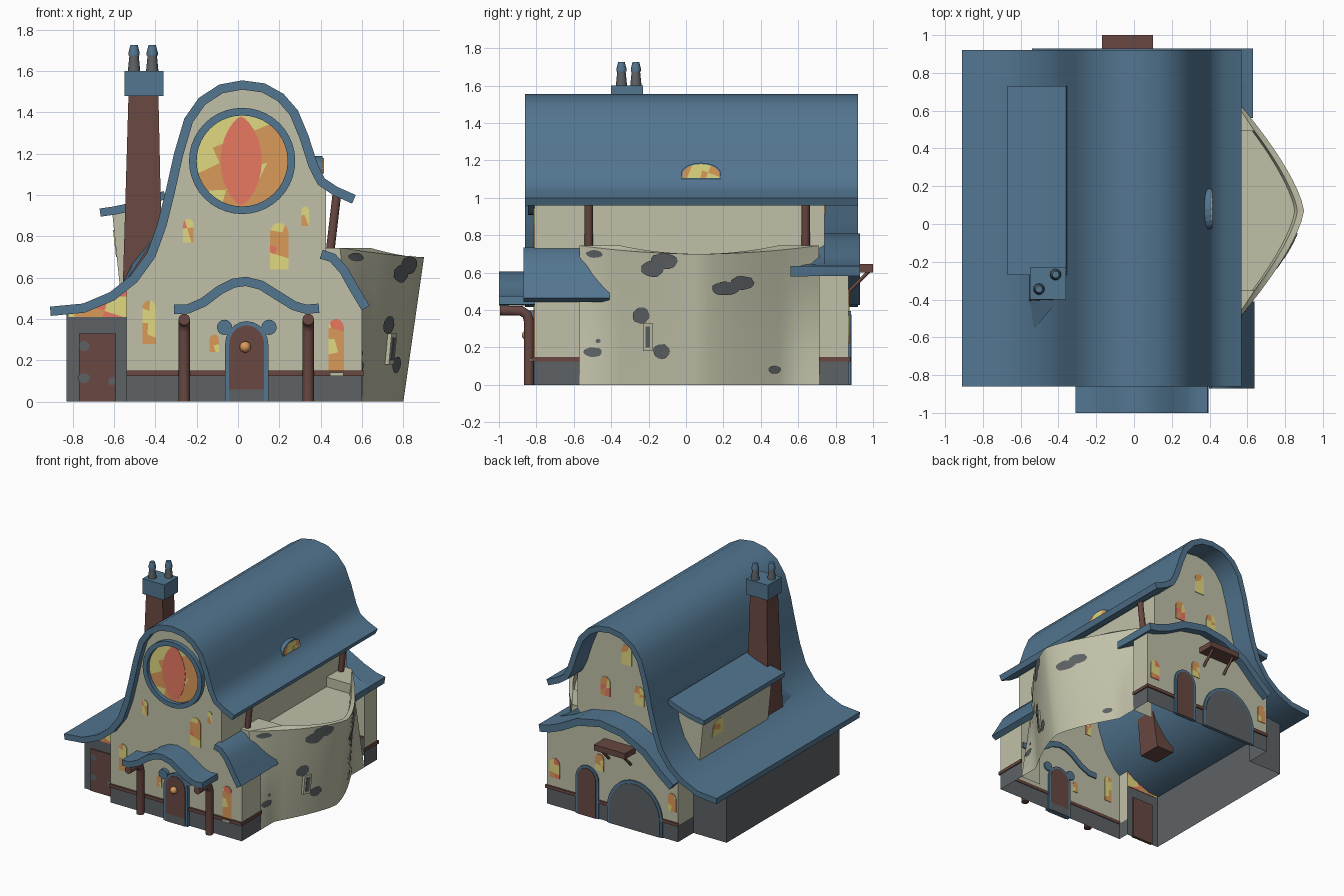
import bpy, bmesh, math, random
from mathutils import Vector

if "Cube" in bpy.data.objects:
    bpy.data.objects.remove(bpy.data.objects["Cube"])
random.seed(7)

def material(name, rgb):
    m = bpy.data.materials.new(name)
    m.use_nodes = True
    m.diffuse_color = (*rgb, 1)
    m.node_tree.nodes["Principled BSDF"].inputs["Base Color"].default_value = (*rgb, 1)
    return m

BLUE = material("slate blue", (.085, .18, .28))
CREAM = material("cream plaster", (.53, .53, .395))
BROWN = material("red brown wood", (.14, .064, .054))
GREY = material("dark grey stone", (.11, .122, .13))
YELLOW = material("yellow glass", (.75, .69, .22))
ORANGE = material("orange glass", (.70, .32, .10))
RED = material("coral glass", (.80, .19, .12))

def finish(name, bm, *mats, smooth=False):
    bmesh.ops.recalc_face_normals(bm, faces=bm.faces[:])
    me = bpy.data.meshes.new(name)
    bm.to_mesh(me)
    bm.free()
    for m in mats:
        me.materials.append(m)
    if smooth:
        me.shade_smooth()
        me.set_sharp_from_angle(angle=math.radians(35))
    ob = bpy.data.objects.new(name, me)
    bpy.context.collection.objects.link(ob)
    return ob

def cut(bm, co, no):
    bmesh.ops.bisect_plane(bm, geom=bm.verts[:] + bm.edges[:] + bm.faces[:], plane_co=co, plane_no=no)

def loft(name, rows, mat, closed=False, caps=False, smooth=False):
    bm = bmesh.new()
    vs = [[bm.verts.new(p) for p in r] for r in rows]
    n = len(rows[0])
    for a, b in zip(vs, vs[1:]):
        for i in range(n if closed else n - 1):
            j = (i + 1) % n
            bm.faces.new((a[i], a[j], b[j], b[i]))
    if caps:
        bm.faces.new(vs[0])
        bm.faces.new(vs[-1])
    return finish(name, bm, mat, smooth=smooth)

def rect(x0, x1, y0, y1, z):
    return [(x0, y0, z), (x1, y0, z), (x1, y1, z), (x0, y1, z)]

def box(name, x0, x1, y0, y1, z0, z1, mat):
    return loft(name, [rect(x0, x1, y0, y1, z0), rect(x0, x1, y0, y1, z1)], mat, True, True)

# curved roof sheets: an upper line, its offset, and an extrusion along y (front end may be held low)
def offset(pts, t):
    out = []
    for i, p in enumerate(pts):
        a, b = pts[max(i - 1, 0)], pts[min(i + 1, len(pts) - 1)]
        d = (Vector(b) - Vector(a)).normalized()
        out.append((p[0] + d.y * t, p[1] - d.x * t))
    return out

def roof(name, pts, y0, y1, t=.045, drop=0):
    low = [(x, z - drop * (z - pts[-1][1])) for x, z in pts]
    rings = [p + offset(p, t)[::-1] for p in (low, pts)]
    return loft(name, [[(x, y, z) for x, z in r] for r, y in zip(rings, (y0, y1))], BLUE, True, True, True)

MAIN = [(-.91, .46), (-.75, .475), (-.62, .53), (-.52, .61), (-.44, .72), (-.39, .86), (-.35, 1.02),
        (-.31, 1.2), (-.26, 1.37), (-.19, 1.47), (-.09, 1.535), (.02, 1.555), (.13, 1.54), (.22, 1.49),
        (.29, 1.41), (.34, 1.29), (.385, 1.15), (.42, 1.08), (.48, 1.04), (.57, 1.0)]
REAR = [(-.54, .47), (-.45, .54), (-.3, .68), (-.1, .78), (.1, .81), (.3, .77), (.45, .69), (.55, .65), (.63, .635)]
SHED = [(.41, .735), (.47, .715), (.53, .65), (.58, .56), (.637, .465)]
PORCH = [(-.31, .47), (-.25, .47), (-.18, .5), (-.1, .56), (-.03, .595), (.04, .605), (.12, .585),
         (.2, .535), (.28, .485), (.33, .47), (.39, .475)]
roof("main_roof", MAIN, -.86, .92)
roof("rear_roof", REAR, .73, .93, .055)
roof("rear_side_roof", [(.42, .75), (.5, .69), (.56, .65), (.63, .635)], .56, .74, .055, .9)
roof("front_side_roof", SHED, -.87, -.41)
roof("porch_roof", PORCH, -1, -.8)
roof("dormer_roof", [(-.67, .935), (-.6, .945), (-.53, .96), (-.45, .985), (-.36, 1.02)], -.27, .73, .04)

# plaster walls as open sheets, stone below the band
def wall(name, pts):
    bm = bmesh.new()
    bm.faces.new([bm.verts.new(p) for p in pts])
    cut(bm, (0, 0, .13), (0, 0, 1))
    for f in bm.faces:
        f.material_index = int(f.calc_center_median().z < .13)
    return finish(name, bm, CREAM, GREY)

under = [(.425, 1.06)] + [p for p in offset(MAIN, .02)[::-1] if -.54 < p[0] < .41]
shed_under = [p for p in offset(SHED, .02)[::-1] if .43 < p[0] < .6]
front = [(-.54, 0), (.6, 0), (.6, .5)] + shed_under + [(.425, .72)] + under + [(-.54, .56)]
wall("front_wall", [(x, -.81, z) for x, z in front])
wall("rear_upper_wall", [(x, .74, z) for x, z in [(-.46, .6), (.425, .6)] + under if z > .59])
rear = [(-.54, 0), (.6, 0), (.6, .62)] + [p for p in offset(REAR, .02)[::-1] if -.52 < p[0] < .6] + [(-.54, .46)]
wall("rear_lower_wall", [(x, .87, z) for x, z in rear])

def side_wall(name, x, y0, y1, z0, z1):
    wall(name, [(x, y0, z0), (x, y1, z0), (x, y1, z1), (x, y0, z1)])

side_wall("upper_side_wall", .425, -.81, .74, .6, 1.06)
side_wall("front_side_wall", .6, -.81, -.57, 0, .52)
side_wall("rear_side_wall", .6, .71, .87, 0, .62)
side_wall("left_rear_wall", -.54, .68, .87, 0, .57)
side_wall("left_front_wall", -.54, -.81, -.72, 0, .57)
loft("stone_wing", [[(-.54, -.72, z), (-.83, -.72, z), (-.83, .68, z), (-.54, .68, z)] for z in (0, .435)], GREY)
box("front_band", -.54, .605, -.825, -.805, .125, .15, BROWN)
box("rear_band", -.545, .605, .865, .88, .125, .15, BROWN)
box("front_side_band", .595, .608, -.825, -.57, .125, .15, BROWN)
box("rear_side_band", .595, .608, .71, .88, .125, .15, BROWN)

# leaning round tower with a parapet and terrace
def tower(y, z, inset=0.0):
    d = abs(y - .07) ** 1.4
    t = min(z / .7, 1)
    return ((.9 - .76 * d) * t + max(.6, .8 - .568 * d) * (1 - t) - inset, y, z)

def to_wall(row):
    return [(.425, *row[0][1:])] + row + [(.425, *row[-1][1:])]

ys = [.07 + .64 * i / 12 for i in range(-12, 13)]
rims = [.70 + .11 * (y - .07) ** 2 for y in ys]
inner = [(.07 + (y - .07) * .66, r) for y, r in zip(ys, rims)]
rows = [[tower(y, r * k / 4) for y, r in zip(ys, rims)] for k in range(5)]
rows += [[tower(y, r, .035) for y, r in inner], [tower(y, .67, .045) for y, r in inner],
         [(.425, y, .67) for y, r in inner]]
loft("tower", [to_wall(r) for r in rows], CREAM, smooth=True)

def stain(name, surface, u, v, ru, rv):
    bm = bmesh.new()
    c = bm.verts.new(surface(u, v))
    ring = []
    for i in range(16):
        a = i * math.tau / 16
        k = random.uniform(.9, 1.05)
        ring.append(bm.verts.new(surface(u + ru * k * math.cos(a), v + rv * k * math.sin(a))))
    for i in range(16):
        bm.faces.new((c, ring[i], ring[(i + 1) % 16]))
    return finish(name, bm, GREY)

for spot in [(-.18, .62, .065, .045), (-.12, .66, .075, .045), (.21, .515, .075, .038), (.3, .545, .065, .038),
             (-.24, .37, .045, .045), (-.13, .18, .047, .04), (-.5, .175, .05, .027),
             (.475, .08, .035, .022), (-.49, .70, .045, .022), (-.47, .235, .014, .012)]:
    stain("tower_stain", lambda y, z: tower(y, z, -.008), *spot)
for spot in [(-.745, .27, .025, .025), (-.745, .115, .03, .025), (-.61, .1, .018, .02)]:
    stain("wing_door_stain", lambda x, z: (x, -.734, z), *spot)

# flat plates on any wall: place(u, v, depth) maps to space
def on_front(u, v, d): return (u, -.81 - d, v)
def on_wing(u, v, d): return (u, -.72 - d, v)
def on_rear(u, v, d): return (u, .87 + d, v)
def on_gable(u, v, d): return (u, .74 + d, v)
def on_dormer(u, v, d): return (-.57 - .11 * (v - .56) - d, u, v)
def on_eyelid(u, v, d): return (.41 + d, u, v)
def on_tower(u, v, d): return tower(u, v, -d)

def plate(name, pts, place, mat, d0=-.004, d1=.005):
    return loft(name, [[place(u, v, d) for u, v in pts] for d in (d0, d1)], mat, True, True)

def glass(name, pts, place, cell=.05, red=.8):
    bm = bmesh.new()
    bm.faces.new([bm.verts.new((u, 0, v)) for u, v in pts])
    us, vs = zip(*pts)
    for lo, hi, vertical in ((min(us), max(us), False), (min(vs), max(vs), True)):
        n = max(2, round((hi - lo) / cell))
        mid = (min(vs) + max(vs)) / 2 if not vertical else (min(us) + max(us)) / 2
        for i in range(1, n):
            c = lo + (hi - lo) * (i + random.uniform(-.25, .25)) / n
            tilt = random.uniform(-.5, .5)
            cut(bm, (mid, 0, c) if vertical else (c, 0, mid), (tilt, 0, 1) if vertical else (1, 0, tilt))
    for f in bm.faces:
        f.material_index = random.choices((0, 1, 2), (6, 6, red))[0]
    solid = bmesh.ops.extrude_face_region(bm, geom=bm.faces[:], use_keep_orig=True)["geom"]
    top = {v for v in solid if isinstance(v, bmesh.types.BMVert)}
    for v in bm.verts:
        v.co = place(v.co.x, v.co.z, .005 if v in top else -.004)
    return finish(name, bm, YELLOW, ORANGE, RED)

def arch(cx, z0, z1, w, n=10):
    r = w / 2
    h = min(r * 1.1, (z1 - z0) * .7)
    return [(cx - r, z0), (cx + r, z0)] + [
        (cx + r * math.cos(i * math.pi / n), z1 - h + h * math.sin(i * math.pi / n)) for i in range(n + 1)]

def circle(cx, cz, r, n=32):
    return [(cx + r * math.cos(i * math.tau / n), cz + r * math.sin(i * math.tau / n)) for i in range(n)]

# stained windows
for w in [(-.24, .77, .885, .05), (.2, .64, .865, .09), (.325, .85, .945, .035), (-.43, .28, .49, .065),
          (-.115, .24, .325, .045), (.475, .14, .4, .075)]:
    glass("front_window", arch(*w), on_front)
for w in [(-.005, 1.2, 1.36, .085), (.18, .91, 1.06, .085), (-.115, .91, 1.06, .085)]:
    glass("gable_window", arch(*w), on_gable)
for w in [(.53, .22, .375, .085), (-.49, .23, .37, .07), (.14, .38, .51, .075)]:
    glass("rear_window", arch(*w), on_rear)
glass("dormer_window", arch(.45, .7, .83, .13), on_dormer)
glass("wing_window", [(-.82, .41), (-.54, .41), (-.54, .56), (-.62, .5), (-.72, .45), (-.82, .435)], on_wing, red=3)
plate("eyelid_hood", arch(.08, 1.1, 1.188, .215), on_eyelid, BLUE, -.04, 0)
glass("eyelid_window", arch(.08, 1.105, 1.18, .2), on_eyelid, .05, 4)
box("window_sill", .445, .51, -.835, -.8, .125, .142, CREAM)

# great round window: ring, panes, pointed centre pane
def ring_row(r, y): return [(x, y, z) for x, z in circle(.02, 1.165, r, 40)]
loft("round_window_frame", [ring_row(.22, -.80), ring_row(.22, -.845), ring_row(.257, -.845),
                            ring_row(.257, -.80)], BLUE, True, smooth=True)
glass("round_window", circle(.02, 1.165, .222, 40), on_front, .085, 0)
lens = [(.015 + .1 * math.cos(a) * abs(math.cos(a)) ** .4, 1.165 + .215 * math.sin(a))
        for a in (i * math.tau / 24 for i in range(24))]
plate("round_window_centre", lens, on_front, RED, -.006, .008)

# doors and the rear gateway
plate("front_door_frame", arch(.042, 0, .39, .21), on_front, BLUE, -.01, .025)
plate("front_door", arch(.042, .06, .37, .17), on_front, BROWN, -.012, .03)
plate("front_door_step", [(-.043, 0), (.127, 0), (.127, .06), (-.043, .06)], on_front, GREY, -.012, .03)
for x in (-.065, .15):
    plate("door_frame_ear", circle(x, .36, .037, 16), on_front, BLUE, -.01, .03)
bm = bmesh.new()
bmesh.ops.create_uvsphere(bm, u_segments=16, v_segments=10, radius=.027)
bmesh.ops.translate(bm, verts=bm.verts[:], vec=(.035, -.85, .265))
finish("door_knob", bm, ORANGE, smooth=True)
plate("wing_door", [(-.77, 0), (-.59, 0), (-.59, .33), (-.77, .33)], on_wing, BROWN, -.012, .01)
plate("rear_door_frame", arch(.245, 0, .395, .2), on_rear, BLUE, -.008, .011)
plate("rear_door", arch(.245, 0, .375, .16), on_rear, BROWN, -.012, .015)
plate("gateway_frame", arch(-.17, 0, .385, .48, 16), on_rear, BLUE, -.008, .011)
plate("gateway", arch(-.17, 0, .36, .44, 16), on_rear, GREY, -.012, .015)
slit = [(-.23, .18), (-.18, .18), (-.18, .33), (-.23, .33)]
plate("tower_slit_frame", slit, on_tower, CREAM, -.01, .018)
plate("tower_slit", [(-.205 + (u + .205) * .5, .255 + (v - .255) * .75) for u, v in slit], on_tower, GREY, 0, .021)

# bent porch posts, eave braces and awning struts
def tube(name, pts, r):
    cu = bpy.data.curves.new(name, "CURVE")
    cu.dimensions = "3D"
    cu.bevel_depth, cu.bevel_resolution, cu.use_fill_caps = r, 3, True
    s = cu.splines.new("POLY")
    s.points.add(len(pts) - 1)
    for p, q in zip(s.points, pts):
        p.co = (*q, 1)
    cu.materials.append(BROWN)
    bpy.context.collection.objects.link(bpy.data.objects.new(name, cu))

for x in (-.26, .34):
    tube("porch_post", [(x, -.84, 0), (x, -.84, .34), (x, -.85, .375), (x, -.88, .395), (x, -.995, .398)], .028)
for y in (-.52, .64):
    tube("eave_brace", [(.445, y, .72), (.48, y, 1.02)], .022)
box("rear_awning", -.17, .1, .87, 1, .6, .645, BROWN)
for x in (-.13, .06):
    tube("awning_strut", [(x, .87, .5), (x, .98, .61)], .01)

# left dormer body
loft("dormer", [[(x, y, z) for x, z in [(-.57, .54), (-.61, .93), (-.5, .945), (-.38, .99), (-.4, .8), (-.5, .6)]]
                for y in (-.2, .65)], CREAM, True, True)

# chimney with cap, flashing and two pots
loft("chimney", [rect(-.56, -.41, -.41, -.22, .48), rect(-.55, -.37, -.4, -.23, .8),
                 rect(-.53, -.385, -.385, -.245, 1.48)], BROWN, True, True)
box("chimney_cap", -.55, -.36, -.4, -.23, 1.48, 1.6, BLUE)
loft("chimney_flashing", [[(-.57, -.4, .55), (-.4, -.4, .8), (-.51, -.4, .67)], [(-.53, -.56, .6)] * 3], BLUE, True)
for x, y in ((-.503, -.345), (-.415, -.268)):
    def hoop(r, z): return [(a, b, z) for a, b in circle(x, y, r, 12)]
    loft("chimney_pot", [hoop(.03, 1.6), hoop(.022, 1.68)], GREY, True, True, True)
    loft("chimney_pot_top", [hoop(.027, 1.675), hoop(.027, 1.69), hoop(.018, 1.725)], BLUE, True, True, True)
